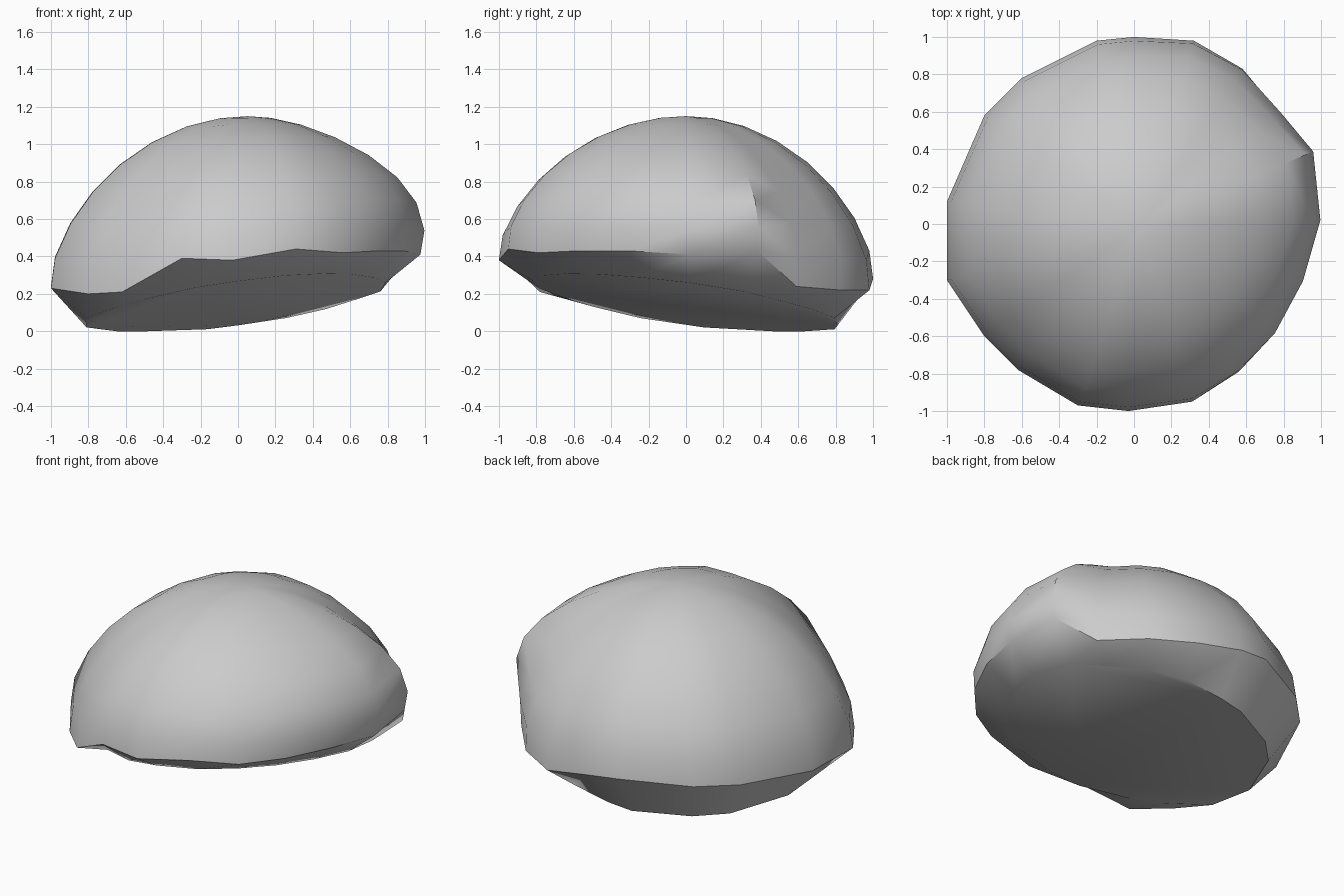
import bpy
import bmesh
import math
from mathutils import Vector

default_cube = bpy.data.objects.get("Cube")
if default_cube:
    bpy.data.objects.remove(default_cube, do_unlink=True)

# Uneven rim where the dome meets the underside, counter-clockwise from +x
RIM = [(.975, .02, .41), (.94, .38, .43), (.78, .59, .24), (.58, .83, .22),
       (.32, .98, .22), (0, 1, .28), (-.2, .98, .3), (-.6, .78, .28),
       (-.8, .58, .27), (-1, .12, .24), (-1, -.3, .23), (-.8, -.6, .2),
       (-.62, -.78, .21), (-.3, -.97, .39), (-.03, -1, .38),
       (.31, -.95, .44), (.56, -.79, .42), (.75, -.58, .43), (.89, -.3, .43)]
APEX = Vector((.05, 0, 1.15))
DOME_ANGLES = [10, 22, 34, 46, 58, 70, 81]
UNDERSIDE_INSET = .81


def base_point(rim):
    """Point on the edge of the tilted flat underside, set in from the rim."""
    x, y = rim.x * UNDERSIDE_INSET, rim.y * UNDERSIDE_INSET
    return Vector((x, y, max(0, .15 + .142 * x - .146 * y)))


def dome_point(rim, degrees):
    """Point on a rib from rim to apex: lean on most sides, bulging at +x."""
    angle = math.radians(degrees)
    bulge = max(0, rim.x) ** 2
    spread = min(1, math.cos(angle) * 1.016)
    spread += .04 * bulge * math.sin(4 * angle)
    spread -= .06 * (1 - bulge) * math.sin(2 * angle)
    point = APEX.lerp(rim, spread)
    point.z = rim.z + (APEX.z - rim.z) * math.sin(angle)
    return point


# Stone: underside ring, rim ring, then dome rings up to the apex
rims = [Vector(p) for p in RIM]
rows = [[base_point(r) for r in rims], rims]
rows += [[dome_point(r, a) for r in rims] for a in DOME_ANGLES]

bm = bmesh.new()
rings = [[bm.verts.new(p) for p in row] for row in rows]
count = len(rims)
for lower, upper in zip(rings, rings[1:]):
    for i in range(count):
        j = (i + 1) % count
        bm.faces.new((lower[i], lower[j], upper[j], upper[i]))
top = bm.verts.new(APEX)
for i in range(count):
    bm.faces.new((rings[-1][i], rings[-1][(i + 1) % count], top))
bm.faces.new(list(reversed(rings[0])))
bmesh.ops.recalc_face_normals(bm, faces=bm.faces)

mesh = bpy.data.meshes.new("stone")
bm.to_mesh(mesh)
bm.free()
stone = bpy.data.objects.new("stone", mesh)
bpy.context.collection.objects.link(stone)

# Plain grey material
grey = bpy.data.materials.new("stone_grey")
grey.use_nodes = True
color = (.6, .6, .6, 1)
grey.diffuse_color = color
grey.node_tree.nodes["Principled BSDF"].inputs["Base Color"].default_value = color
mesh.materials.append(grey)

# Smooth dome with a crisp rim
bpy.ops.object.select_all(action="DESELECT")
stone.select_set(True)
bpy.context.view_layer.objects.active = stone
bpy.ops.object.shade_smooth_by_angle(angle=math.radians(40))
